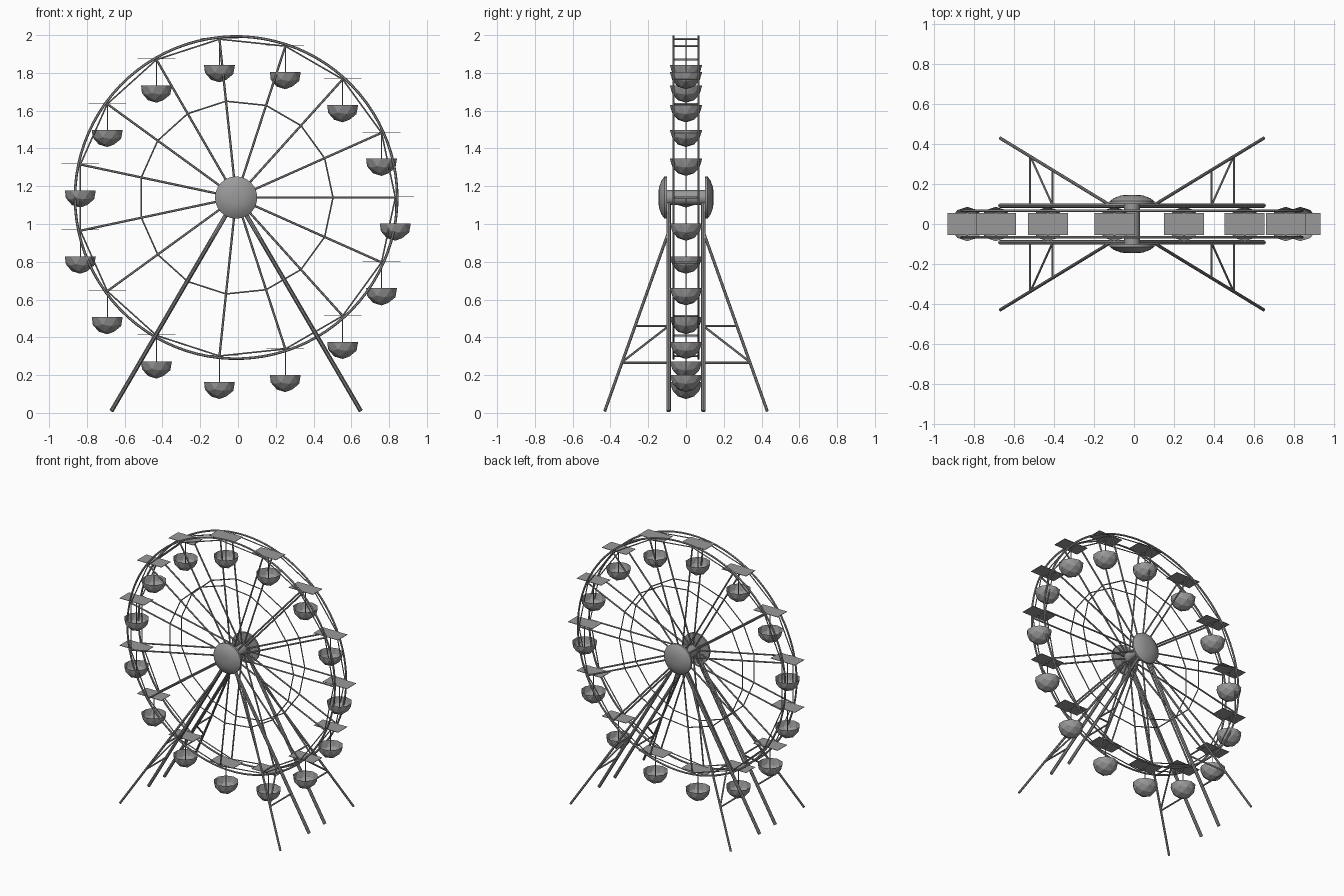
import bpy, bmesh, math
from mathutils import Vector, Matrix

if "Cube" in bpy.data.objects:
    bpy.data.objects.remove(bpy.data.objects["Cube"])

steel = bpy.data.materials.new("grey_steel")
steel.use_nodes = True
COLOUR = (0.32, 0.32, 0.32, 1)
steel.diffuse_color = COLOUR
steel.node_tree.nodes["Principled BSDF"].inputs["Base Color"].default_value = COLOUR

CENTRE = Vector((-0.01, 0, 1.14))
COUNT = 15
HANG_R, INNER_R, RIM_R = 0.843, 0.513, 0.853
SIDE_Y = 0.066


def finish(name, bm, smooth=False):
    mesh = bpy.data.meshes.new(name)
    bm.to_mesh(mesh)
    bm.free()
    mesh.materials.append(steel)
    obj = bpy.data.objects.new(name, mesh)
    bpy.context.collection.objects.link(obj)
    if smooth:
        bpy.ops.object.select_all(action="DESELECT")
        obj.select_set(True)
        bpy.context.view_layer.objects.active = obj
        bpy.ops.object.shade_smooth_by_angle()
    return obj


def rod(bm, a, b, r, sides=6):
    a, b = Vector(a), Vector(b)
    d = b - a
    turn = d.to_track_quat("Z", "Y").to_matrix().to_4x4()
    bmesh.ops.create_cone(bm, cap_ends=True, segments=sides, radius1=r, radius2=r,
                          depth=d.length, matrix=Matrix.Translation((a + b) / 2) @ turn)


def on_wheel(i, r, y=0.0):
    t = math.tau * i / COUNT
    return CENTRE + Vector((r * math.cos(t), y, r * math.sin(t)))


# Round outer rims
for side, y in (("front", -SIDE_Y), ("back", SIDE_Y)):
    bpy.ops.mesh.primitive_torus_add(
        major_radius=RIM_R, minor_radius=0.007, major_segments=90, minor_segments=6,
        location=CENTRE + Vector((0, y, 0)), rotation=(math.pi / 2, 0, 0))
    rim = bpy.context.object
    rim.name = side + "_rim"
    rim.data.materials.append(steel)
    bpy.ops.object.shade_smooth_by_angle()

# Spokes, straight ring segments and cross bars
spokes, rings, bars = bmesh.new(), bmesh.new(), bmesh.new()
for i in range(COUNT):
    for y in (-SIDE_Y, SIDE_Y):
        rod(spokes, on_wheel(i, 0.02, y), on_wheel(i, HANG_R, y), 0.006)
        for r in (INNER_R, HANG_R):
            rod(rings, on_wheel(i, r, y), on_wheel(i + 1, r, y), 0.004)
    rod(bars, on_wheel(i, HANG_R, -SIDE_Y), on_wheel(i, HANG_R, SIDE_Y), 0.005)
finish("spokes", spokes)
finish("ring_segments", rings)
finish("cross_bars", bars)

# Hanging cabins: flat roof, hanger rod and open faceted bowl
for i in range(COUNT):
    p = on_wheel(i, HANG_R)
    roof = bmesh.new()
    bmesh.ops.create_cube(roof, size=1, matrix=Matrix.Translation(p + Vector((0, 0, 0.004)))
                          @ Matrix.Diagonal((0.2, 0.11, 0.003, 1)))
    finish(f"roof_{i}", roof)
    hanger = bmesh.new()
    rod(hanger, p, p - Vector((0, 0, 0.222)), 0.003)
    finish(f"hanger_{i}", hanger)
    bowl = bmesh.new()
    bmesh.ops.create_icosphere(bowl, subdivisions=2, radius=0.086)
    bmesh.ops.delete(bowl, geom=[v for v in bowl.verts if v.co.z > 0.01], context="VERTS")
    bmesh.ops.transform(bowl, verts=bowl.verts,
                        matrix=Matrix.Translation(p - Vector((0, 0, 0.137)))
                        @ Matrix.Diagonal((1, 1, 1.06, 1)))
    finish(f"bowl_{i}", bowl)

# Axle and domed hub caps
axle = bmesh.new()
rod(axle, CENTRE - Vector((0, 0.11, 0)), CENTRE + Vector((0, 0.11, 0)), 0.04, 16)
finish("axle", axle, True)
profile = [(0.112, 0.1), (0.112, 0.114), (0.09, 0.13), (0.055, 0.143), (0.025, 0.146)]
for side, s in (("front", -1), ("back", 1)):
    cap = bmesh.new()
    loops = []
    for r, y in profile:
        loops.append([cap.verts.new(CENTRE + Vector((r * math.cos(math.tau * k / 24), s * y,
                                                     r * math.sin(math.tau * k / 24))))
                      for k in range(24)])
    for a, b in zip(loops, loops[1:]):
        for k in range(24):
            n = (k + 1) % 24
            cap.faces.new((a[k], a[n], b[n], b[k]))
    cap.faces.new(loops[0])
    cap.faces.new(loops[-1])
    bmesh.ops.recalc_face_normals(cap, faces=cap.faces)
    finish(side + "_hub_cap", cap, True)

# Support legs and braces, mirrored to the four corners
FOOT_X, FOOT_Z, LEG_Y = 0.66, 0.01, 0.092


def leg_x(z):
    return FOOT_X * (CENTRE.z - z) / (CENTRE.z - FOOT_Z)


def splay_y(z):
    return 0.43 + (0.095 - 0.43) * (z - FOOT_Z) / (0.95 - FOOT_Z)


for side, sy in (("front", -1), ("back", 1)):
    for hand, sx in (("left", 1), ("right", -1)):
        def at(y, z):
            return Vector((CENTRE.x + sx * leg_x(z), sy * y, z))
        leg = bmesh.new()
        rod(leg, at(LEG_Y, FOOT_Z), at(LEG_Y, CENTRE.z), 0.0115, 8)
        finish(f"{side}_{hand}_leg", leg)
        stay = bmesh.new()
        rod(stay, at(splay_y(FOOT_Z), FOOT_Z), at(splay_y(0.97), 0.97), 0.008, 8)
        finish(f"{side}_{hand}_splayed_leg", stay)
        brace = bmesh.new()
        for z in (0.265, 0.46):
            rod(brace, at(LEG_Y, z), at(splay_y(z), z), 0.006)
        rod(brace, at(LEG_Y, 0.46), at(splay_y(0.27), 0.27), 0.006)
        finish(f"{side}_{hand}_braces", brace)
